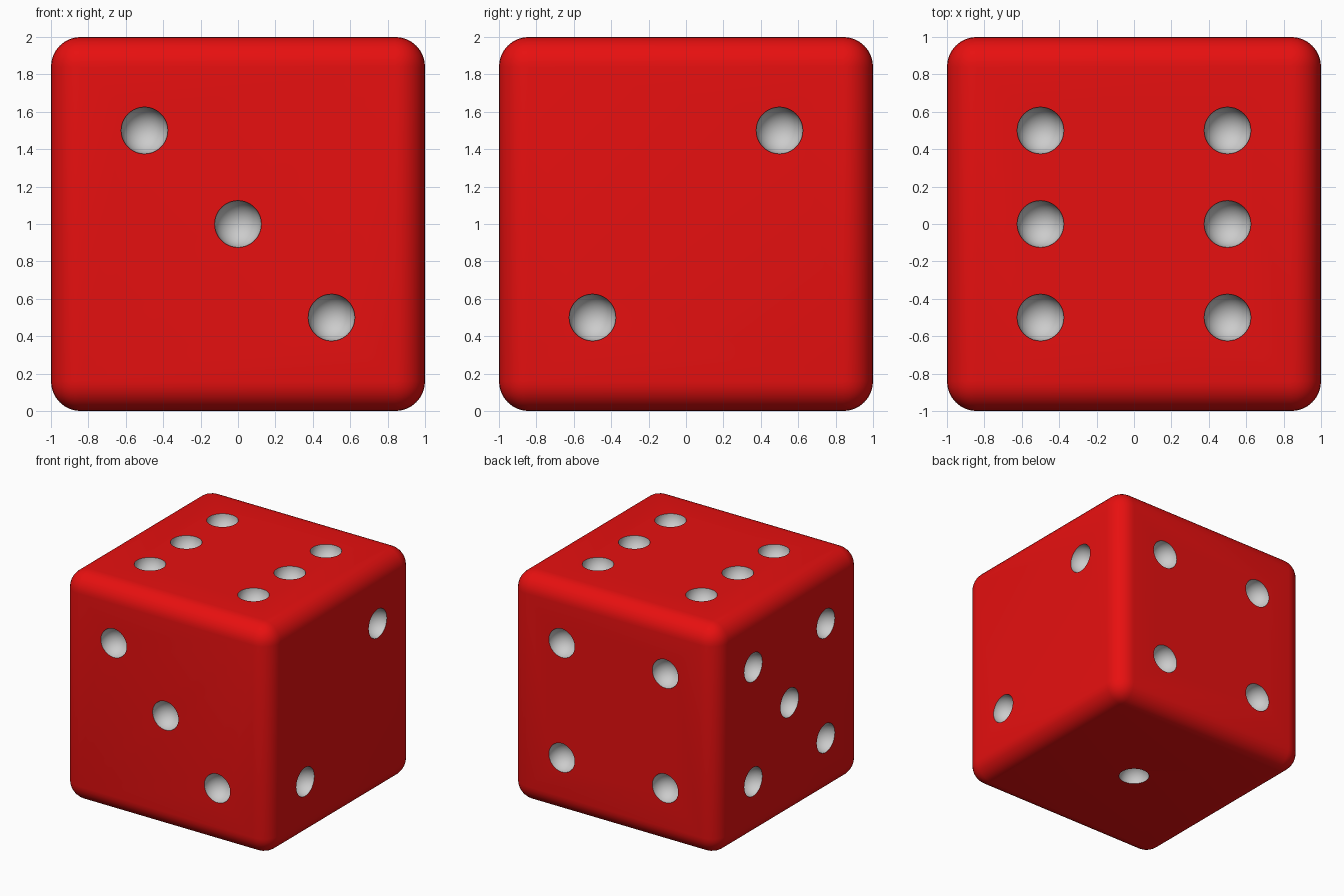
import bpy, bmesh, math
from mathutils import Vector, Matrix

if "Cube" in bpy.data.objects:
    bpy.data.objects.remove(bpy.data.objects["Cube"])

HALF, ROUND, PIP_R, S = 1.0, 0.16, 0.125, 0.5


def material(name, rgb):
    m = bpy.data.materials.new(name)
    m.diffuse_color = (*rgb, 1)
    m.use_nodes = True
    m.node_tree.nodes["Principled BSDF"].inputs["Base Color"].default_value = m.diffuse_color
    return m


def mesh_object(name, bm, mat):
    me = bpy.data.meshes.new(name)
    bm.to_mesh(me)
    bm.free()
    me.materials.append(mat)
    ob = bpy.data.objects.new(name, me)
    bpy.context.collection.objects.link(ob)
    return ob


red = material("red_plastic", (0.8, 0.005, 0.005))
grey = material("pip_grey", (0.8, 0.8, 0.8))

# rounded cube body
bm = bmesh.new()
bmesh.ops.create_cube(bm, size=2 * HALF, matrix=Matrix.Translation((0, 0, HALF)))
bmesh.ops.bevel(bm, geom=bm.edges[:], offset=ROUND, offset_type='OFFSET',
                segments=8, profile=0.5, affect='EDGES')
die = mesh_object("die_body", bm, red)

# pip layouts in face coordinates (u, v)
corners = [(-S, -S), (S, S), (-S, S), (S, -S)]
two, three = corners[:2], corners[2:] + [(0, 0)]
six = corners + [(-S, 0), (S, 0)]
X, Y, Z = Vector((1, 0, 0)), Vector((0, 1, 0)), Vector((0, 0, 1))
faces = [  # normal, u axis, v axis, pips
    (-Z, X, Y, [(0, 0)]),
    (X, Y, Z, two),
    (-Y, X, Z, three),
    (Y, X, Z, corners),
    (-X, Y, Z, corners + [(0, 0)]),
    (Z, X, Y, six),
]

# sphere cutters for the pips
bm = bmesh.new()
for n, u, v, pips in faces:
    for a, b in pips:
        pos = Z * HALF + n * HALF + u * a + v * b
        bmesh.ops.create_icosphere(bm, subdivisions=4, radius=PIP_R,
                                   matrix=Matrix.Translation(pos))
cutter = mesh_object("pip_cutter", bm, grey)
cutter.hide_render = True

# carve the pips, keeping the cutter's grey inside them
mod = die.modifiers.new("pips", 'BOOLEAN')
mod.operation, mod.solver, mod.object = 'DIFFERENCE', 'EXACT', cutter
mod.material_mode = 'TRANSFER'
bpy.context.view_layer.objects.active = die
die.select_set(True)
bpy.ops.object.modifier_apply(modifier=mod.name)
bpy.data.objects.remove(cutter)
bpy.ops.object.shade_smooth_by_angle(angle=math.radians(30))
